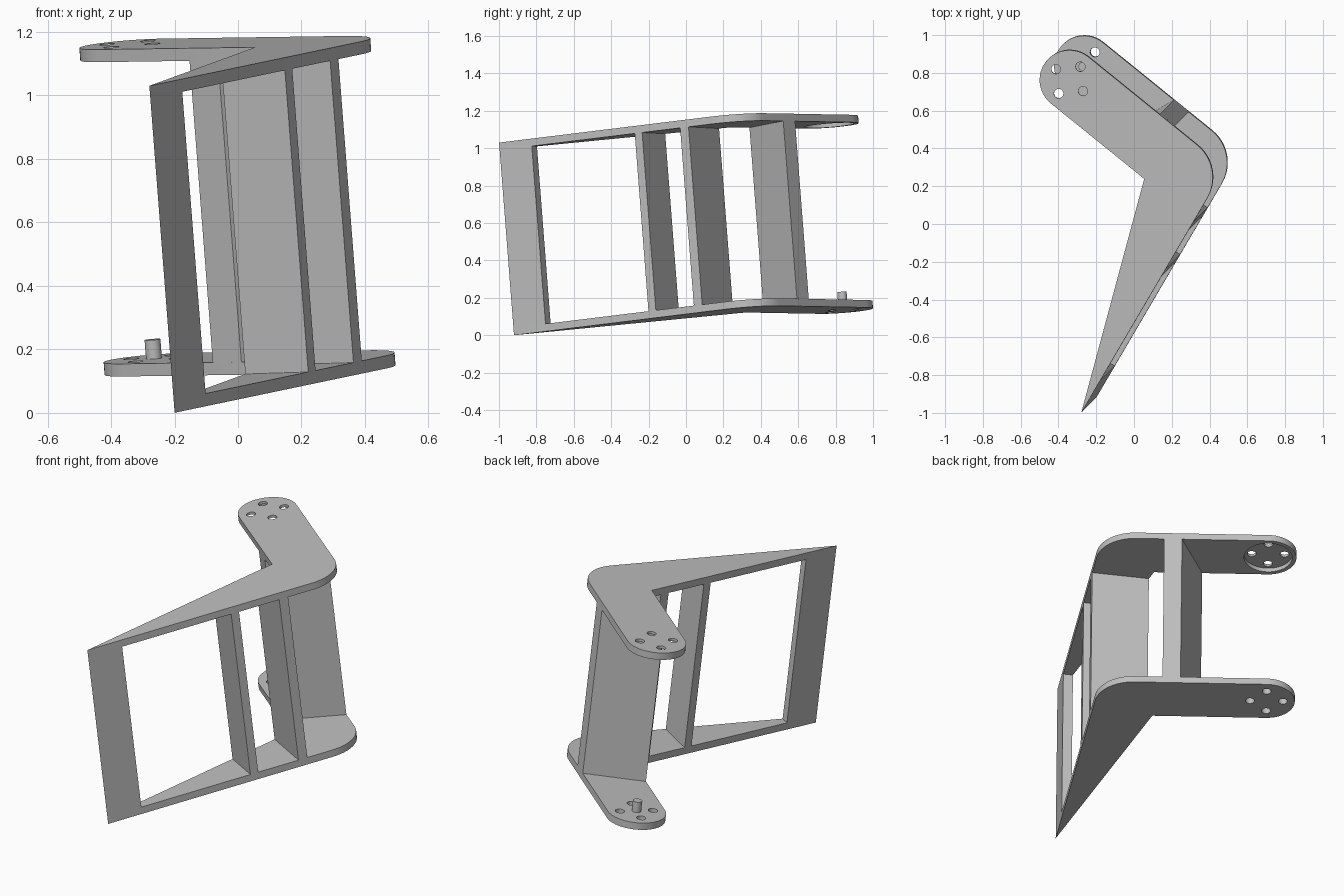
import bpy, bmesh
from math import radians, cos, sin
from mathutils import Matrix, Vector

cube = bpy.data.objects.get("Cube")
if cube:
    bpy.data.objects.remove(cube)

HEIGHT, PLATE = 1.036, 0.04
TILT = Matrix.Translation((0, 0, 0.087)) @ Matrix.Rotation(radians(6.24), 4, (1, -1, 0))

grey = bpy.data.materials.new("plain grey")
grey.use_nodes = True
grey.diffuse_color = (0.52, 0.52, 0.52, 1)
grey.node_tree.nodes["Principled BSDF"].inputs["Base Color"].default_value = (0.52, 0.52, 0.52, 1)


def arc(centre, radius, start, end, steps):
    angles = [radians(start + (end - start) * i / steps) for i in range(steps + 1)]
    return [centre + radius * Vector((cos(a), sin(a))) for a in angles]


def add_prism(bm, points, low, high):
    base = bm.faces.new([bm.verts.new((p[0], p[1], low)) for p in points])
    top = bmesh.ops.extrude_face_region(bm, geom=[base])["geom"]
    moved = [v for v in top if isinstance(v, bmesh.types.BMVert)]
    bmesh.ops.translate(bm, verts=moved, vec=(0, 0, high - low))


def make(name, prisms):
    bm = bmesh.new()
    for points, low, high in prisms:
        add_prism(bm, points, low, high)
    bmesh.ops.recalc_face_normals(bm, faces=bm.faces)
    mesh = bpy.data.meshes.new(name)
    bm.to_mesh(mesh)
    bm.free()
    mesh.materials.append(grey)
    obj = bpy.data.objects.new(name, mesh)
    bpy.context.collection.objects.link(obj)
    return obj


def cut(obj, prisms):
    cutter = make("cutter", prisms)
    cutter.hide_render = True
    mod = obj.modifiers.new("holes", "BOOLEAN")
    mod.operation, mod.solver, mod.object = "DIFFERENCE", "EXACT", cutter
    graph = bpy.context.evaluated_depsgraph_get()
    mesh = bpy.data.meshes.new_from_object(obj.evaluated_get(graph))
    obj.modifiers.clear()
    obj.data = mesh
    bpy.data.objects.remove(cutter)


# Plate outline: pointed toe, rounded elbow, rounded arm end, inner corner
toe = Vector((-0.203, -0.923))
inner = Vector((0.135, 0.32))
hub = Vector((-0.26, 0.843))
elbow = Vector((0.279, 0.329))
outline = [toe] + arc(elbow, 0.22, -30.5, 51, 12) + arc(hub, 0.159, 51, 231, 24) + [inner]

# Four bolt holes around the arm end
hole_centres = arc(hub, 0.092, 141, 411, 3)


def holes(low, high):
    return [(arc(c, 0.025, 0, 345, 23), low, high) for c in hole_centres]


bottom = make("bottom_plate", [(outline, 0, PLATE)])
cut(bottom, holes(-0.1, 0.1))

# Top plate with a round recess underneath
under = HEIGHT - PLATE
top = make("top_plate", [(outline, under, HEIGHT)])
cut(top, [(arc(hub, 0.135, 0, 352.5, 47), under - 0.05, under + 0.025)])
cut(top, holes(under - 0.1, HEIGHT + 0.1))

# Uprights across the pointed leg, square to its front edge
along = Vector((cos(radians(59.5)), sin(radians(59.5))))
across = Vector((-along.y, along.x))
leg = inner - toe
slope = leg.dot(across) / leg.dot(along)


def on_leg(s, back):
    return toe + along * s + across * (s * slope if back else 0)


parts = [bottom, top]
parts.append(make("toe_post", [([toe, on_leg(0.2, False), on_leg(0.2, True)], PLATE, under)]))
for name, s, e in (("middle_rib", 0.842, 0.888), ("elbow_rib", 1.125, 1.177)):
    corners = [on_leg(s, False), on_leg(e, False), on_leg(e, True), on_leg(s, True)]
    parts.append(make(name, [(corners, PLATE, under)]))

# Slanted rib across the arm
arm_corners = [(0.295, 0.599), (0.217, 0.662), (-0.075, 0.49), (0.015, 0.417)]
parts.append(make("arm_rib", [(arm_corners, PLATE, under)]))

# Locating pin at the arm end
parts.append(make("pin", [(arc(hub, 0.025, 0, 345, 23), PLATE, PLATE + 0.06)]))

# Lean the whole bracket and smooth only the rounded edges
bpy.ops.object.select_all(action="DESELECT")
for obj in parts:
    obj.data.transform(TILT)
    obj.select_set(True)
bpy.context.view_layer.objects.active = parts[0]
bpy.ops.object.shade_smooth_by_angle(angle=radians(30))
